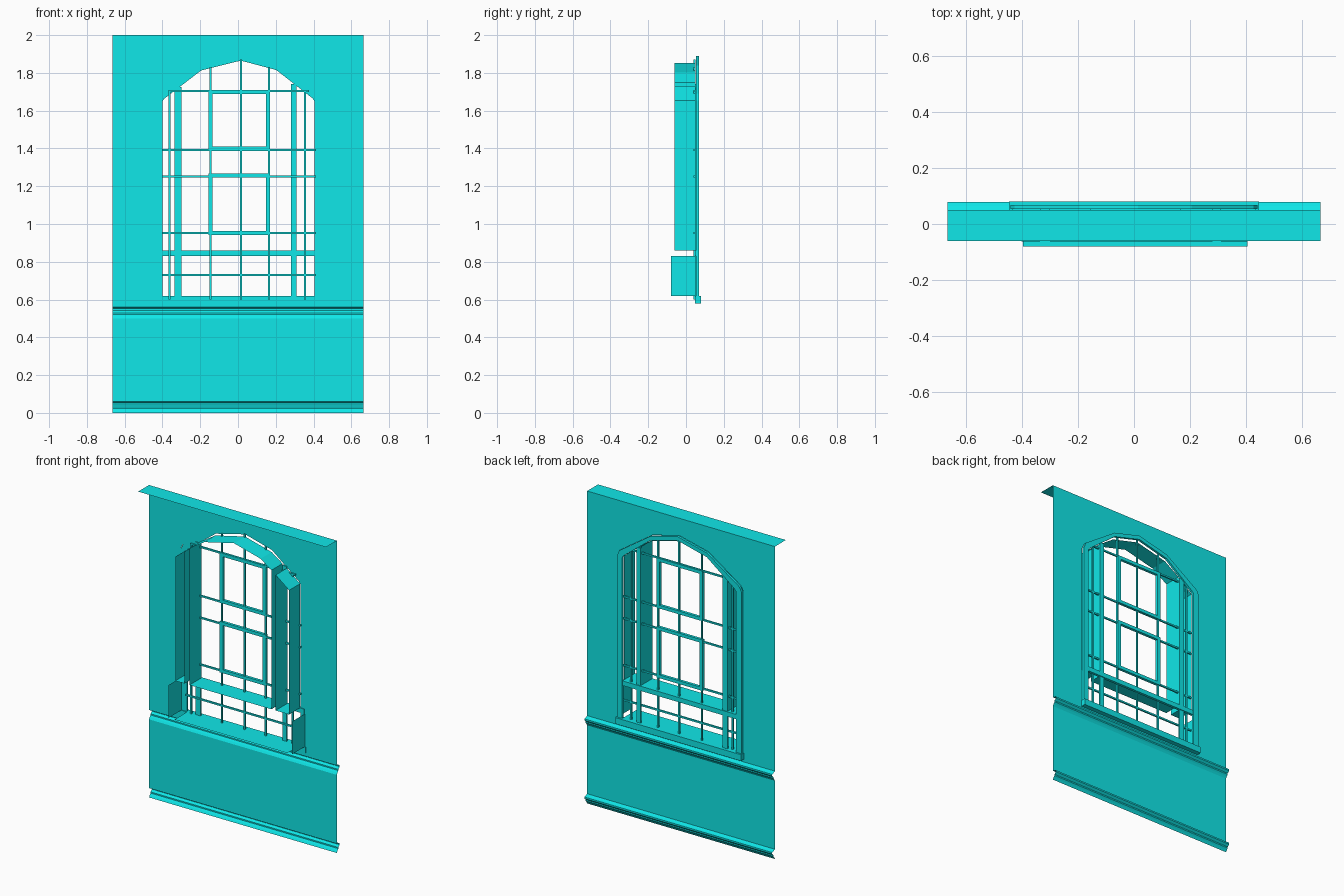
import bpy, bmesh

if "Cube" in bpy.data.objects:
    bpy.data.objects.remove(bpy.data.objects["Cube"])

WALL_Y = 0.05
HALF = 0.665

teal = bpy.data.materials.new("teal_paint")
teal.diffuse_color = (0.005, 0.8, 0.81, 1)
teal.use_nodes = True
teal.node_tree.nodes["Principled BSDF"].inputs["Base Color"].default_value = teal.diffuse_color


def finish(name, bm, normals=True):
    if normals:
        bmesh.ops.recalc_face_normals(bm, faces=bm.faces)
    me = bpy.data.meshes.new(name)
    bm.to_mesh(me)
    bm.free()
    me.materials.append(teal)
    ob = bpy.data.objects.new(name, me)
    bpy.context.collection.objects.link(ob)
    return ob


def box(name, x0, x1, y0, y1, z0, z1):
    bm = bmesh.new()
    bmesh.ops.create_cube(bm, size=1)
    for v in bm.verts:
        v.co = (x0 + (v.co.x + .5) * (x1 - x0),
                y0 + (v.co.y + .5) * (y1 - y0),
                z0 + (v.co.z + .5) * (z1 - z0))
    return finish(name, bm)


def ring(name, outer, inner, y0, y1):
    """Solid frame between two matching xz outlines."""
    bm = bmesh.new()
    loops = [[bm.verts.new((x, y, z)) for x, z in pts]
             for pts, y in ((outer, y0), (outer, y1), (inner, y1), (inner, y0))]
    n = len(outer)
    for k in range(4):
        a, b = loops[k], loops[(k + 1) % 4]
        for i in range(n):
            j = (i + 1) % n
            bm.faces.new((a[i], a[j], b[j], b[i]))
    return finish(name, bm)


def lining(name, pts, y0, y1, closed=True):
    """Open-ended sheet extruded through the wall depth."""
    bm = bmesh.new()
    a = [bm.verts.new((x, y0, z)) for x, z in pts]
    b = [bm.verts.new((x, y1, z)) for x, z in pts]
    n = len(pts)
    for i in range(n if closed else n - 1):
        j = (i + 1) % n
        bm.faces.new((a[i], a[j], b[j], b[i]))
    return finish(name, bm, False)


def sweep(name, profile):
    """Open yz profile swept across the full wall width."""
    bm = bmesh.new()
    a = [bm.verts.new((-HALF, y, z)) for y, z in profile]
    b = [bm.verts.new((HALF, y, z)) for y, z in profile]
    for i in range(len(profile) - 1):
        bm.faces.new((a[i], a[i + 1], b[i + 1], b[i]))
    return finish(name, bm, False)


def rect(x0, x1, z0, z1):
    return [(x0, z0), (x0, z1), (x1, z1), (x1, z0)]


# Arched opening outlines
outer = [(-.44, .60), (-.44, 1.655), (-.425, 1.685), (-.195, 1.84), (.015, 1.89),
         (.205, 1.84), (.425, 1.69), (.44, 1.655), (.44, .60)]
inner = [(-.40, .62), (-.40, 1.65), (-.392, 1.662), (-.195, 1.813), (.015, 1.865),
         (.203, 1.815), (.395, 1.665), (.405, 1.65), (.405, .62)]

# Upper wall sheet with arched hole
bm = bmesh.new()
for pts in (rect(-HALF, HALF, .56, 2), outer):
    vs = [bm.verts.new((x, WALL_Y, z)) for x, z in pts]
    for i in range(len(vs)):
        bm.edges.new((vs[i], vs[(i + 1) % len(vs)]))
bmesh.ops.triangle_fill(bm, edges=bm.edges[:], use_beauty=True, normal=(0, 1, 0))
finish("upper_wall", bm)

# Lower wall, top ledge and the two mouldings
sweep("lower_wall", [(WALL_Y, .06), (WALL_Y, .50)])
sweep("top_ledge", [(WALL_Y, 2), (-.06, 2)])
for name, z in (("dado_moulding", .50), ("base_moulding", 0)):
    sweep(name, [(.05, z), (.057, z + .012), (.065, z + .022), (.065, z + .03),
                 (.078, z + .042), (.078, z + .052), (.065, z + .056), (.05, z + .062)])

# Window frame, sill, transom and mullions
ring("window_frame", outer, inner, .053, .068)
box("window_sill", -.445, .445, .048, .08, .58, .62)
box("transom", -.435, .435, .048, .065, .83, .86)
box("left_mullion", -.335, -.30, .048, .06, .61, 1.725)
box("right_mullion", .28, .31, .048, .06, .61, 1.74)

# Deep linings of the three upper lights
lining("centre_lining", [(-.30, .86), (-.30, 1.735), (-.195, 1.803), (.015, 1.852),
                         (.203, 1.803), (.28, 1.75), (.28, .86)], -.062, WALL_Y)
lining("left_lining", [(-.40, .86), (-.40, 1.655), (-.335, 1.705), (-.335, .86)], -.062, WALL_Y)
lining("right_lining", [(.31, .86), (.31, 1.728), (.405, 1.655), (.405, .86)], -.062, WALL_Y)

# Lower light: ledge and two open side cheeks
lining("lower_ledge", [(-.395, .62), (.405, .62)], -.08, WALL_Y, False)
for side, x in (("left", -.436), ("right", .438)):
    lining(side + "_lower_cheek", [(x, .62), (x, .83)], -.08, WALL_Y, False)

# Glazing bars
for i, (x, top) in enumerate(((-.362, 1.71), (-.145, 1.83), (.015, 1.87), (.165, 1.83), (.355, 1.70))):
    box(f"vertical_bar_{i}", x - .005, x + .005, .04, .05, .60, top)
for i, z in enumerate((.73, .952, 1.252, 1.392, 1.705)):
    end = .375 if z > 1.7 else .413
    start = -.36 if z > 1.7 else -.402
    box(f"horizontal_bar_{i}", start, end, .04, .05, z - .005, z + .005)

# Opening casements
for name, z0, z1 in (("lower_casement", .942, 1.268), ("upper_casement", 1.388, 1.708)):
    ring(name, rect(-.157, .168, z0, z1), rect(-.134, .147, z0 + .021, z1 - .021), .038, .056)
